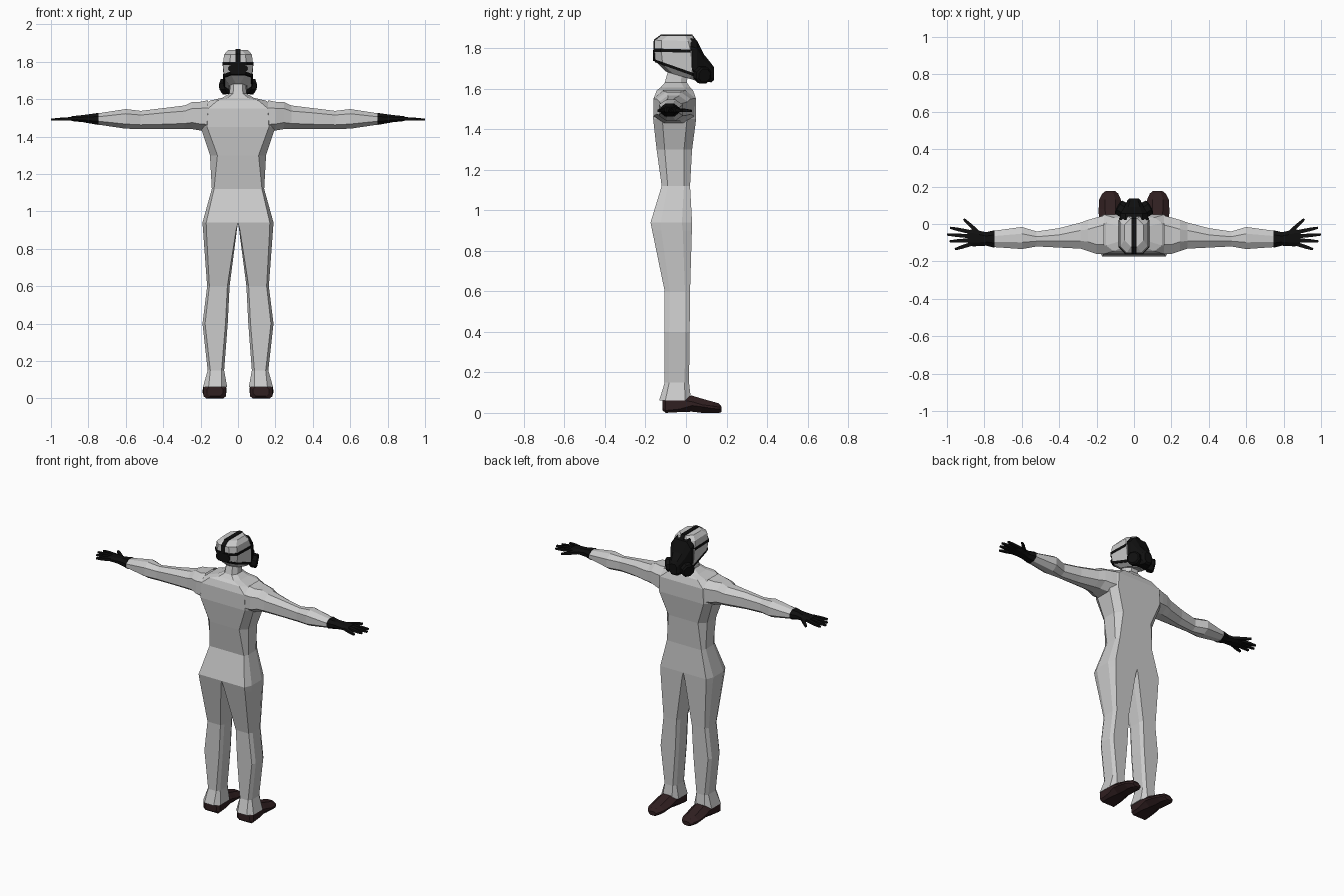
import bpy, bmesh
from mathutils import Vector


def material(name, rgb):
    m = bpy.data.materials.new(name)
    m.diffuse_color = (*rgb, 1)
    return m


SUIT = material("suit grey", (0.60, 0.60, 0.60))
RUBBER = material("black rubber", (0.005, 0.005, 0.005))
LEATHER = material("brown leather", (0.030, 0.014, 0.015))


def octagon(a0, a1, b0, b1, ca, cb, ca0=None):
    """Chamfered rectangle; ca0 overrides the chamfer on the low-a side."""
    l = ca if ca0 is None else ca0
    lb = cb if l > 0.001 else 0.001
    return [(a0 + l, b0), (a1 - ca, b0), (a1, b0 + cb), (a1, b1 - cb),
            (a1 - ca, b1), (a0 + l, b1), (a0, b1 - lb), (a0, b0 + lb)]


def loft(name, rings, mat, side=1, caps=(True, True)):
    """Skin a list of equal-length point rings; side=-1 mirrors in x."""
    bm = bmesh.new()
    rows = [[bm.verts.new((p[0] * side, p[1], p[2])) for p in r] for r in rings]
    n = len(rows[0])
    for a, b in zip(rows, rows[1:]):
        for i in range(n):
            j = (i + 1) % n
            bm.faces.new((a[i], a[j], b[j], b[i]))
    if caps[0]:
        bm.faces.new(rows[0])
    if caps[1]:
        bm.faces.new(rows[-1])
    bmesh.ops.recalc_face_normals(bm, faces=bm.faces)
    me = bpy.data.meshes.new(name)
    bm.to_mesh(me)
    bm.free()
    me.materials.append(mat)
    ob = bpy.data.objects.new(name, me)
    bpy.context.collection.objects.link(ob)
    return ob


def ring_z(z, x0, x1, y0, y1, ca, cb, ca0=None):
    return [(x, y, z) for x, y in octagon(x0, x1, y0, y1, ca, cb, ca0)]


def ring_x(x, y0, y1, z0, z1, ca, cb):
    return [(x, y, z) for y, z in octagon(y0, y1, z0, z1, ca, cb)]


def ring_y(y, x0, x1, z0, z1, ca, cb):
    return [(x, y, z) for x, z in octagon(x0, x1, z0, z1, ca, cb)]


def ring_tilt(hx, y0, y1, z0, z1, c=0.035):
    """Level-in-x ring whose height runs from z0 at the back to z1 in front."""
    return [(x, y, z0 + (z1 - z0) * (y - y0) / (y1 - y0))
            for x, y in octagon(-hx, hx, y0, y1, c, c)]


def tapered_bar(name, a, b, ra, rb, mat, side=1, sides_up=0.8):
    """Four-sided bar from a to b, used for fingers."""
    a, b = Vector(a), Vector(b)
    d = (b - a).normalized()
    u = d.cross(Vector((0, 0, 1))).normalized()
    w = u.cross(d) * sides_up
    rings = [[p + u * r + w * r, p - u * r + w * r, p - u * r - w * r, p + u * r - w * r]
             for p, r in ((a, ra), (a.lerp(b, 0.6), ra * 0.9), (b, rb))]
    loft(name, rings, mat, side)


# Torso and neck: z, half width, back y, front y, x chamfer, y chamfer
torso = [(0.94, 0.19, -0.175, 0.03, 0.02, 0.05), (1.12, 0.14, -0.12, 0.02, 0.012, 0.03),
         (1.30, 0.15, -0.145, 0.03, 0.04, 0.04), (1.45, 0.20, -0.162, 0.05, 0.035, 0.045),
         (1.55, 0.20, -0.16, 0.05, 0.04, 0.04), (1.592, 0.15, -0.145, 0.035, 0.04, 0.03),
         (1.607, 0.085, -0.125, 0.02, 0.03, 0.03), (1.63, 0.046, -0.105, 0.005, 0.02, 0.03),
         (1.70, 0.04, -0.085, 0.01, 0.018, 0.03)]
loft("torso", [ring_z(z, -w, w, b, f, ca, cb) for z, w, b, f, ca, cb in torso],
     SUIT, caps=(False, True))

# Limb tables
leg = [(0.94, 0.0, 0.19, -0.175, 0.03, 0.02, 0.05, 0.0),
       (0.90, 0.006, 0.187, -0.167, 0.029, 0.018, 0.045, 0.004),
       (0.60, 0.045, 0.165, -0.105, 0.02, 0.012, 0.025, 0.012),
       (0.40, 0.055, 0.19, -0.105, 0.018, 0.014, 0.022, 0.012),
       (0.15, 0.074, 0.162, -0.105, 0.015, 0.014, 0.022, 0.014),
       (0.062, 0.058, 0.187, -0.132, 0.025, 0.03, 0.03, 0.03)]
arm = [(0.16, -0.160, 0.045, 1.425, 1.594, 0.05, 0.04), (0.20, -0.160, 0.035, 1.432, 1.586, 0.05, 0.035),
       (0.245, -0.145, 0.022, 1.440, 1.585, 0.05, 0.035), (0.285, -0.132, 0.008, 1.440, 1.566, 0.042, 0.03),
       (0.40, -0.126, -0.022, 1.441, 1.552, 0.036, 0.025), (0.52, -0.120, -0.040, 1.441, 1.537, 0.028, 0.022),
       (0.60, -0.134, -0.016, 1.442, 1.547, 0.036, 0.025), (0.755, -0.123, -0.037, 1.465, 1.523, 0.028, 0.018)]
shoe = [(-0.115, 0.080, 0.165, 0.012, 0.065, 0.015, 0.015), (-0.10, 0.064, 0.185, 0.0, 0.074, 0.015, 0.012),
        (-0.03, 0.064, 0.185, 0.004, 0.080, 0.02, 0.015), (0.03, 0.062, 0.188, 0.006, 0.085, 0.035, 0.03),
        (0.08, 0.064, 0.189, 0.0, 0.070, 0.035, 0.03), (0.13, 0.070, 0.186, 0.0, 0.056, 0.03, 0.022),
        (0.162, 0.084, 0.170, 0.0, 0.047, 0.025, 0.018), (0.176, 0.100, 0.152, 0.004, 0.030, 0.012, 0.008)]
glove = [(0.745, -0.127, -0.033, 1.462, 1.527, 0.025, 0.02), (0.79, -0.116, -0.044, 1.470, 1.520, 0.02, 0.015),
         (0.83, -0.118, -0.036, 1.477, 1.515, 0.02, 0.012), (0.86, -0.120, -0.028, 1.480, 1.512, 0.02, 0.01),
         (0.89, -0.112, -0.034, 1.483, 1.509, 0.015, 0.009)]
fingers = [("little_finger", (0.87, -0.107), (0.957, -0.135)), ("ring_finger", (0.87, -0.086), (0.985, -0.093)),
           ("middle_finger", (0.87, -0.066), (1.0, -0.056)), ("index_finger", (0.87, -0.044), (0.983, -0.020)),
           ("thumb", (0.825, -0.052), (0.91, 0.026))]

for s, tag in ((1, "right"), (-1, "left")):
    loft(f"{tag}_trouser_leg", [ring_z(*r) for r in leg], SUIT, s, (False, True))
    loft(f"{tag}_sleeve", [ring_x(*r) for r in arm], SUIT, s, (False, True))
    loft(f"{tag}_shoe", [ring_y(*r) for r in shoe], LEATHER, s)
    loft(f"{tag}_glove", [ring_x(*r) for r in glove], RUBBER, s)
    for name, a, b in fingers:
        tapered_bar(f"{tag}_{name}", (*a, 1.497), (*b, 1.491), 0.0105, 0.006, RUBBER, s)
    # Mask filter canister, facing outward and forward
    axis = Vector((0.86, 0.48, -0.15)).normalized()
    u = axis.cross(Vector((0, 0, 1))).normalized()
    w = u.cross(axis)
    base = Vector((0.068, 0.082, 1.668))
    disc = octagon(-1, 1, -1, 1, 0.58, 0.58)
    loft(f"{tag}_filter", [[base + axis * t + u * p * r + w * q * r for p, q in disc]
                           for t, r in ((-0.035, 0.026), (-0.018, 0.041), (0.012, 0.041), (0.02, 0.032))],
         RUBBER, s)

# Hooded head
loft("hood", [ring_tilt(0.048, -0.10, 0.05, 1.685, 1.64), ring_tilt(0.074, -0.15, 0.065, 1.735, 1.655),
              ring_tilt(0.081, -0.157, 0.06, 1.785, 1.78), ring_tilt(0.074, -0.155, 0.045, 1.84, 1.835),
              ring_tilt(0.052, -0.122, 0.03, 1.864, 1.864)], SUIT)

# Straps around and over the hood
loft("upper_strap", [ring_tilt(0.083, -0.160, 0.055, 1.783, 1.777), ring_tilt(0.083, -0.160, 0.055, 1.799, 1.793)],
     RUBBER)
loft("lower_strap", [ring_tilt(0.075, -0.153, 0.066, 1.731, 1.652), ring_tilt(0.079, -0.157, 0.066, 1.746, 1.668)],
     RUBBER)
path = [(-0.156, 1.735), (-0.161, 1.785), (-0.159, 1.842), (-0.123, 1.868), (0.03, 1.868), (0.055, 1.835)]
loft("crown_strap", [[(-0.014, y, z), (0.014, y, z), (0.014, y * 0.93, z - 0.006), (-0.014, y * 0.93, z - 0.006)]
                     for y, z in path], RUBBER)
loft("strap_pad", [[(x, y, z) for x, z in octagon(-0.05, 0.05, 1.737, 1.792, 0.02, 0.02)]
                   for y in (-0.162, -0.154)], RUBBER)

# Breathing mask over the face
loft("mask", [ring_y(0.022, -0.076, 0.076, 1.66, 1.852, 0.03, 0.04), ring_y(0.055, -0.074, 0.074, 1.643, 1.838, 0.03, 0.04),
              ring_y(0.09, -0.052, 0.052, 1.634, 1.768, 0.02, 0.03), ring_y(0.125, -0.036, 0.036, 1.632, 1.725, 0.015, 0.02),
              ring_y(0.137, -0.026, 0.026, 1.642, 1.708, 0.01, 0.015)], RUBBER)
